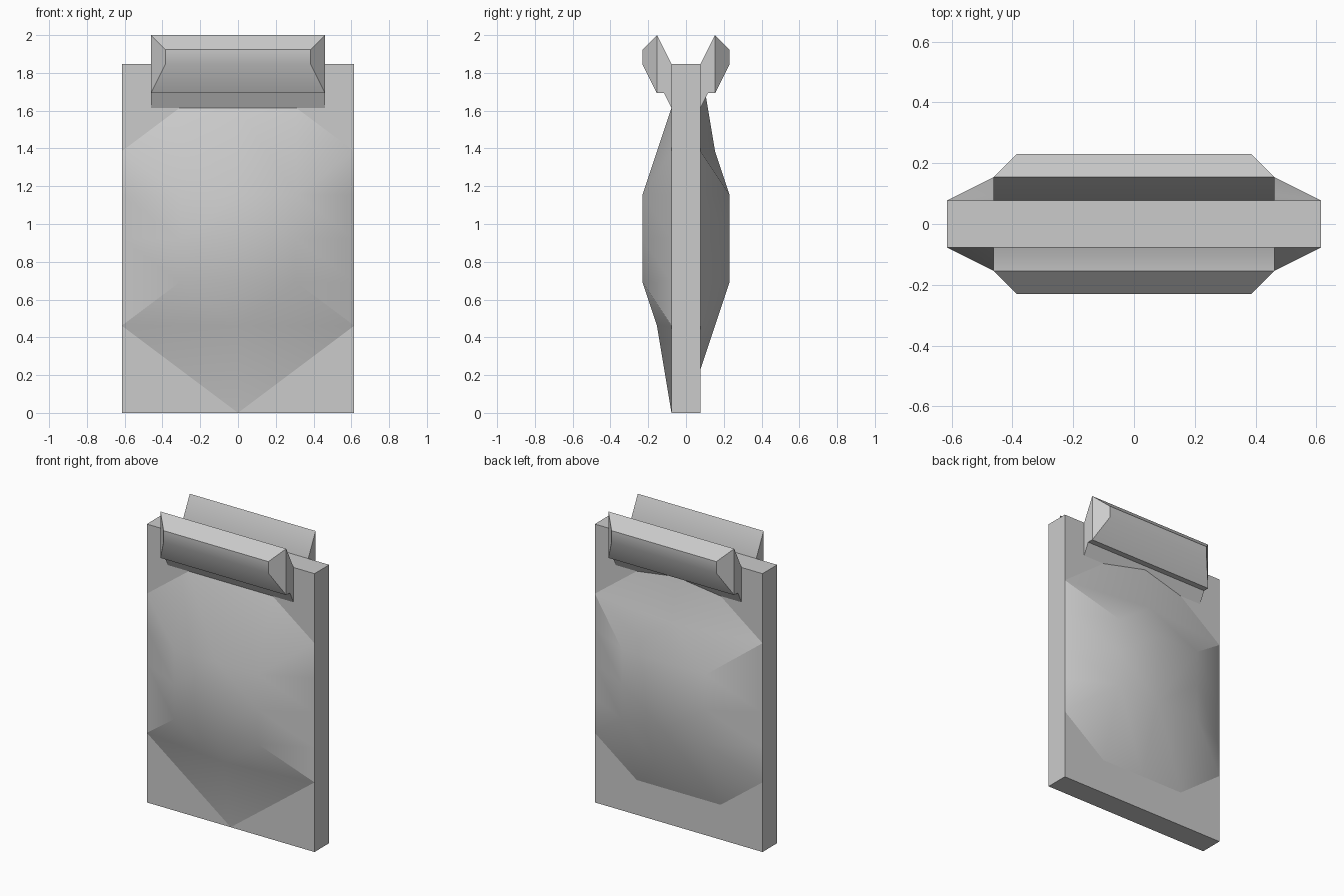
import bpy, bmesh, math

if "Cube" in bpy.data.objects:
    bpy.data.objects.remove(bpy.data.objects["Cube"])

U = 1 / 13  # modelling unit: the slab is 16 x 2 x 24 units


def finish(name, bm, smooth=True):
    bmesh.ops.remove_doubles(bm, verts=bm.verts, dist=1e-5)
    bmesh.ops.scale(bm, vec=(U, U, U), verts=bm.verts)
    mesh = bpy.data.meshes.new(name)
    bm.to_mesh(mesh)
    bm.free()
    ob = bpy.data.objects.new(name, mesh)
    bpy.context.collection.objects.link(ob)
    bpy.ops.object.select_all(action='DESELECT')
    ob.select_set(True)
    bpy.context.view_layer.objects.active = ob
    if smooth:
        bpy.ops.object.shade_smooth_by_angle(angle=math.radians(30))
    return ob


# Flat core slab
bm = bmesh.new()
bmesh.ops.create_cube(bm, size=1)
bmesh.ops.scale(bm, vec=(16, 2, 24), verts=bm.verts)
bmesh.ops.translate(bm, vec=(0, 0, 12), verts=bm.verts)
finish("core_slab", bm, False)


# Swollen pouch: (x, z, depth) points of the right half, mirrored across x = 0
def pouch(name, back):
    bm = bmesh.new()
    base, mid, low, high = (0, 0, 1), (0, 6, 2), (4, 9, 3), (4, 15, 3)
    side = [(8, 6, 1), (8, 9, 1), (8, 12, 1), (8, 15, 1), (8, 18, 1)]
    rim, low_c, high_c, rim_c = (4, 21, 1), (0, 9, 3), (0, 15, 3), (0, 21, 1)
    inner = (4, 12, 3)
    faces = [
        (base, side[0], mid), (side[0], low, mid), (mid, low, low_c),
        (side[0], side[1], low), (side[1], side[2], inner, low),
        (side[2], side[3], high, inner), (side[3], side[4], high),
        (side[4], rim, high), (high, rim, rim_c, high_c),
        (low, inner, high, high_c, low_c),
    ]
    for sx in (1, -1):
        for f in faces:
            pts = [(sx * x, d if back else -d, 24 - z if back else z) for x, z, d in f]
            # each mirror reverses winding; the back is a rotation so keeps it
            if sx < 0:
                pts.reverse()
            bm.faces.new([bm.verts.new(p) for p in pts])
    finish(name, bm)


pouch("front_pouch", False)
pouch("back_pouch", True)


# Flared lip: bevelled bar, widest along its middle depth
def lip(name, sy):
    bm = bmesh.new()
    profile = [(6, 1, 21), (6, 1.5, 22), (6, 2, 22), (5, 3, 24), (5, 3, 25),
               (6, 2, 26), (6, 1, 24)]
    ends = [[bm.verts.new((sx * x, sy * y, z)) for x, y, z in profile]
            for sx in (-1, 1)]
    n = len(profile)
    for i in range(n):
        j = (i + 1) % n
        bm.faces.new((ends[0][i], ends[0][j], ends[1][j], ends[1][i]))
    for e in ends:
        bm.faces.new((e[0], e[1], e[2], e[5], e[6]))  # flat end
        bm.faces.new((e[2], e[3], e[4], e[5]))        # angled end
    bmesh.ops.recalc_face_normals(bm, faces=bm.faces)
    finish(name, bm)


lip("front_lip", -1)
lip("back_lip", 1)
